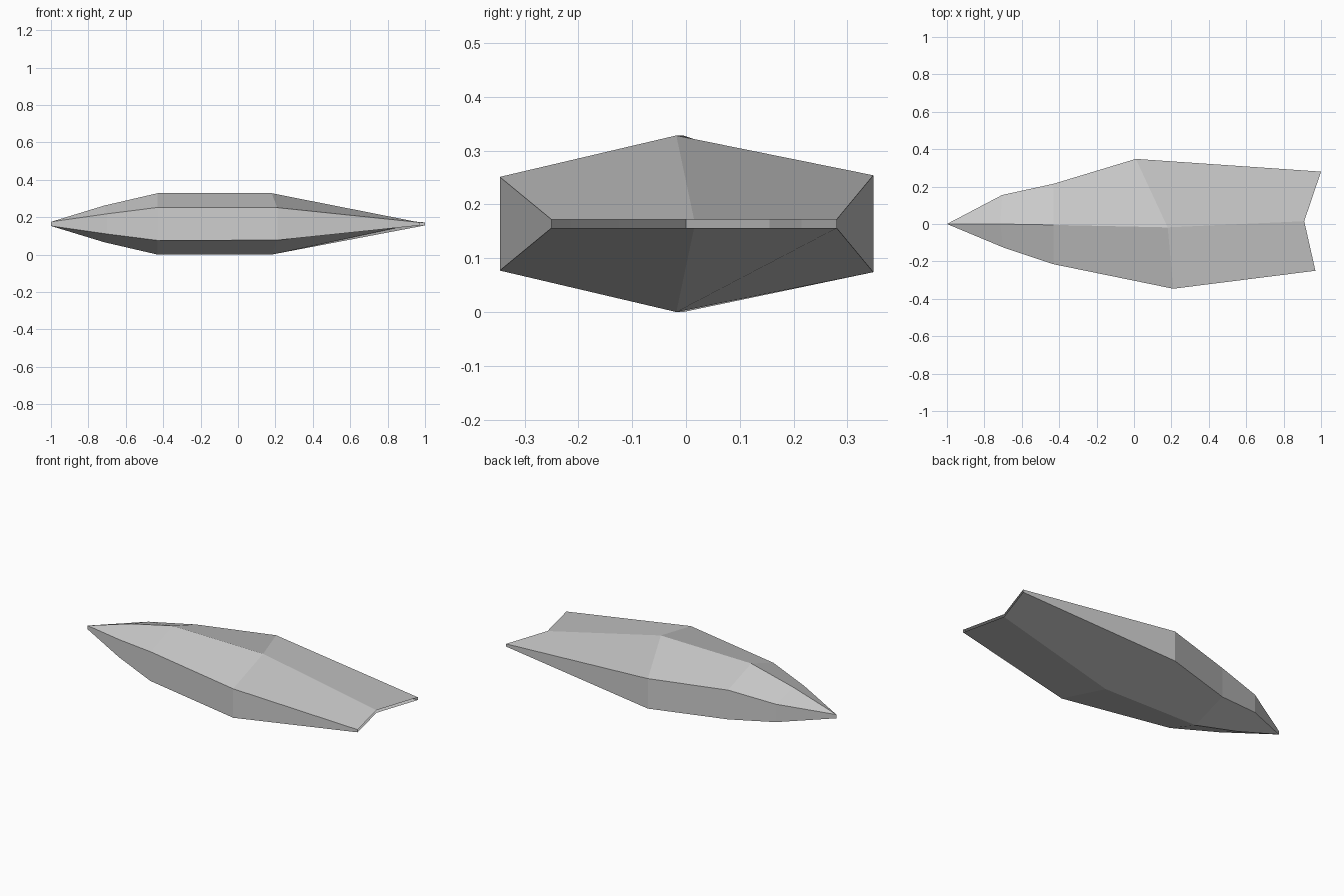
import bpy
import bmesh

default = bpy.data.objects.get("Cube")
if default:
    bpy.data.objects.remove(default, do_unlink=True)

# Plain grey hull colour
grey = bpy.data.materials.new("light_grey")
grey.use_nodes = True
colour = (0.6, 0.6, 0.6, 1)
grey.diffuse_color = colour
grey.node_tree.nodes["Principled BSDF"].inputs["Base Color"].default_value = colour

MID = 0.164  # height of the horizontal symmetry plane

# Stations from nose to tail: back edge, centre ridge, front edge,
# each as (x, y, half thickness)
STATIONS = [
    [(-0.705, 0.155, 0.054), (-0.715, 0, 0.098), (-0.7, -0.125, 0.054)],
    [(-0.43, 0.215, 0.088), (-0.43, -0.005, 0.164), (-0.43, -0.215, 0.088)],
    [(0.01, 0.348, 0.09), (0.18, -0.018, 0.164), (0.21, -0.346, 0.087)],
    [(1, 0.28, 0.008), (0.91, 0.015, 0.008), (0.97, -0.25, 0.008)],
]

bm = bmesh.new()


def pair(x, y, half):
    """Upper and lower vertex at one hull point."""
    return [bm.verts.new((x, y, MID + s * half)) for s in (1, -1)]


def ring(station):
    """Closed loop: over the top from back to front, then underneath."""
    pairs = [pair(*p) for p in station]
    return [p[0] for p in pairs] + [p[1] for p in reversed(pairs)]


nose_top, nose_low = pair(-1, 0, 0.011)
nose = [nose_top] * 3 + [nose_low] * 3
rings = [nose] + [ring(s) for s in STATIONS]

# Skin between neighbouring stations; the tail slit stays open
for a, b in zip(rings, rings[1:]):
    for i in range(6):
        j = (i + 1) % 6
        corners = list(dict.fromkeys((a[i], a[j], b[j], b[i])))
        bm.faces.new(corners)

bmesh.ops.recalc_face_normals(bm, faces=bm.faces)
mesh = bpy.data.meshes.new("hull")
bm.to_mesh(mesh)
bm.free()
mesh.materials.append(grey)
hull = bpy.data.objects.new("hull", mesh)
bpy.context.collection.objects.link(hull)
